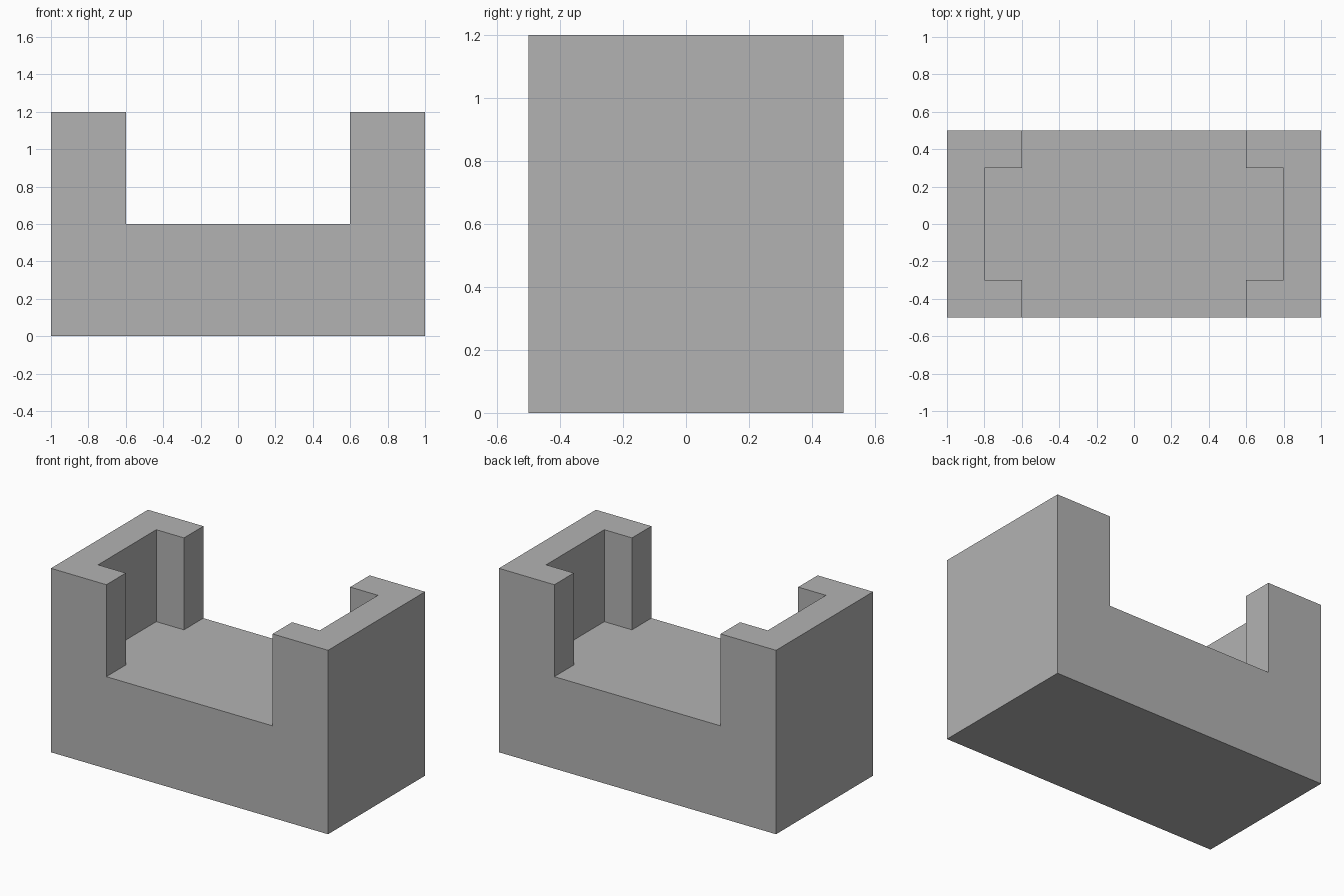
import bpy
import bmesh

if "Cube" in bpy.data.objects:
    bpy.data.objects.remove(bpy.data.objects["Cube"])

BASE_TOP, WALL_TOP = 0.6, 1.2

# Plan outlines: one bracket-shaped end wall, mirrored, with the floor between
bracket = [(0.6, -0.5), (1.0, -0.5), (1.0, 0.5), (0.6, 0.5),
           (0.6, 0.3), (0.8, 0.3), (0.8, -0.3), (0.6, -0.3)]
mirrored = [(-x, y) for x, y in reversed(bracket)]
inner = [bracket[i] for i in (0, 7, 6, 5, 4, 3)]
floor = inner + [(-x, y) for x, y in reversed(inner)]

bm = bmesh.new()
verts = {}


def plan_face(points):
    for p in points:
        if p not in verts:
            verts[p] = bm.verts.new((p[0], p[1], 0))
    return bm.faces.new([verts[p] for p in points])


def raise_faces(faces, height):
    geom = bmesh.ops.extrude_face_region(bm, geom=faces)["geom"]
    bmesh.ops.translate(bm, vec=(0, 0, height),
                        verts=[g for g in geom if isinstance(g, bmesh.types.BMVert)])
    return [g for g in geom if isinstance(g, bmesh.types.BMFace)]


# Solid base block
tops = raise_faces([plan_face(p) for p in (bracket, mirrored, floor)], BASE_TOP)

# End walls rise from the two bracket-shaped areas
ends = [f for f in tops if abs(f.calc_center_median().x) > 0.1]
raise_faces(ends, WALL_TOP - BASE_TOP)

# Merge coplanar faces into clean flat sides
bmesh.ops.recalc_face_normals(bm, faces=bm.faces[:])
bmesh.ops.dissolve_limit(bm, angle_limit=0.01, verts=bm.verts[:], edges=bm.edges[:])
bmesh.ops.recalc_face_normals(bm, faces=bm.faces[:])

mesh = bpy.data.meshes.new("cradle_block")
bm.to_mesh(mesh)
bm.free()

grey = bpy.data.materials.new("mid_grey")
grey.diffuse_color = (0.45, 0.45, 0.45, 1)
grey.use_nodes = True
grey.node_tree.nodes["Principled BSDF"].inputs["Base Color"].default_value = grey.diffuse_color
mesh.materials.append(grey)

block = bpy.data.objects.new("cradle_block", mesh)
bpy.context.collection.objects.link(block)
